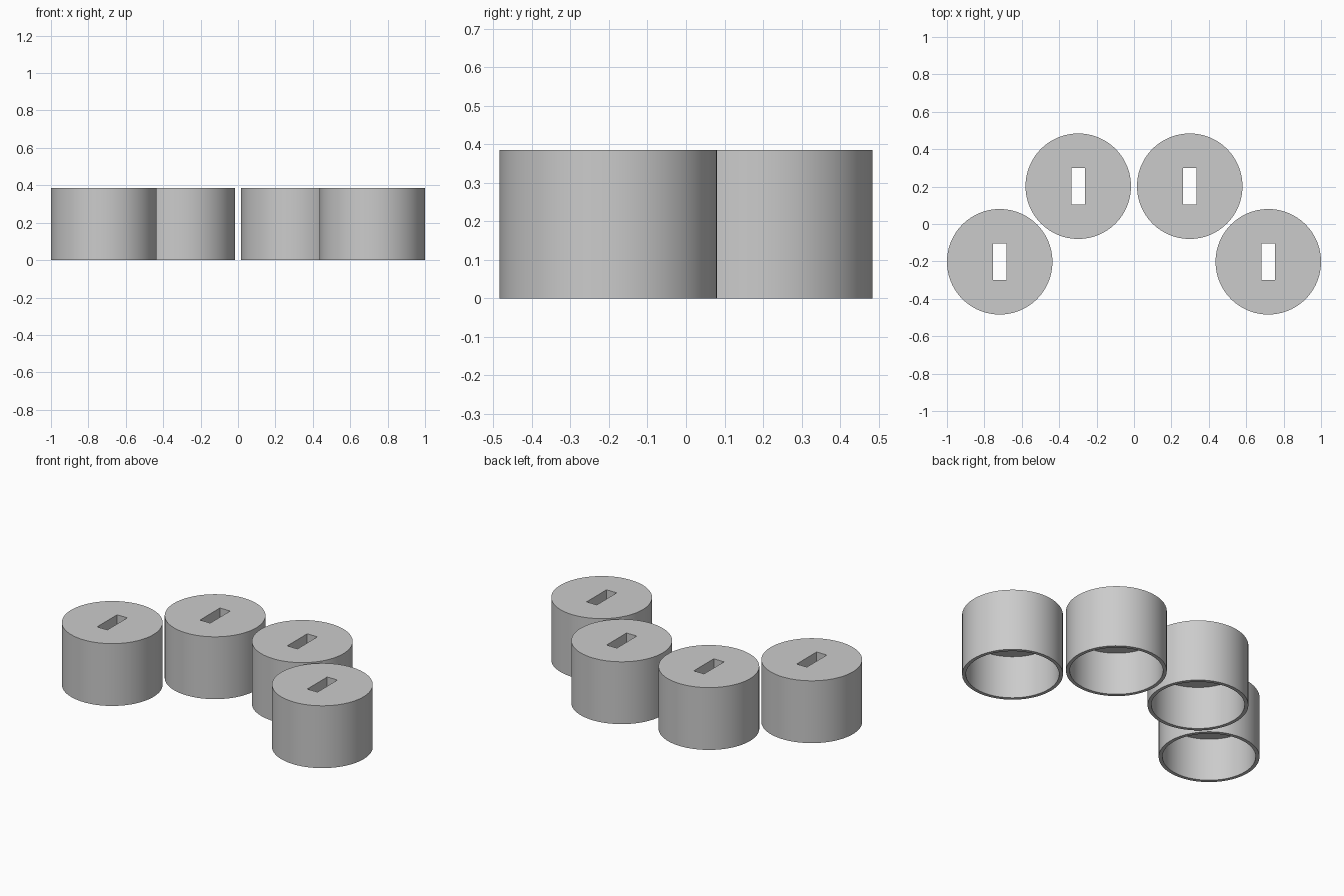
import bpy
import bmesh
from mathutils import Matrix

# Remove the default cube
if "Cube" in bpy.data.objects:
    bpy.data.objects.remove(bpy.data.objects["Cube"], do_unlink=True)

RADIUS, HEIGHT, WALL, TOP = 0.282, 0.385, 0.021, 0.12
SLOT_X, SLOT_Y = 0.07, 0.195
SEGMENTS = 96

# Plain grey material
grey = bpy.data.materials.new("plain grey")
grey.use_nodes = True
colour = (0.6, 0.6, 0.6, 1)
grey.diffuse_color = colour
grey.node_tree.nodes["Principled BSDF"].inputs["Base Color"].default_value = colour


def mesh_object(name, build):
    bm = bmesh.new()
    build(bm)
    bmesh.ops.recalc_face_normals(bm, faces=bm.faces)
    mesh = bpy.data.meshes.new(name)
    bm.to_mesh(mesh)
    bm.free()
    obj = bpy.data.objects.new(name, mesh)
    bpy.context.collection.objects.link(obj)
    return obj


def cylinder(bm, radius, bottom, top):
    bmesh.ops.create_cone(
        bm, cap_ends=True, segments=SEGMENTS, radius1=radius, radius2=radius,
        depth=top - bottom, matrix=Matrix.Translation((0, 0, (bottom + top) / 2)))


def slot(bm):
    bmesh.ops.create_cube(
        bm, size=1, matrix=Matrix.Translation((0, 0, HEIGHT))
        @ Matrix.Diagonal((SLOT_X, SLOT_Y, TOP * 4, 1)))


def cut(obj, cutter):
    bpy.context.view_layer.objects.active = obj
    mod = obj.modifiers.new("cut", "BOOLEAN")
    mod.operation, mod.solver, mod.object = "DIFFERENCE", "EXACT", cutter
    bpy.ops.object.modifier_apply(modifier=mod.name)
    bpy.data.objects.remove(cutter, do_unlink=True)


# One cap: solid drum, hollowed from below, slotted through the top
cap = mesh_object("cap_outer_right", lambda bm: cylinder(bm, RADIUS, 0, HEIGHT))
cap.data.materials.append(grey)
cut(cap, mesh_object("hollow_cutter",
                     lambda bm: cylinder(bm, RADIUS - WALL, -0.1, HEIGHT - TOP)))
cut(cap, mesh_object("slot_cutter", slot))

bpy.ops.object.select_all(action="DESELECT")
cap.select_set(True)
bpy.context.view_layer.objects.active = cap
bpy.ops.object.shade_smooth_by_angle()

# Four caps in an arc, inner pair set back
cap.location = (-0.718, -0.202, 0)
for name, x, y in (("cap_outer_left", 0.718, -0.202),
                   ("cap_inner_right", -0.298, 0.202),
                   ("cap_inner_left", 0.298, 0.202)):
    twin = cap.copy()
    twin.name = name
    twin.location = (x, y, 0)
    bpy.context.collection.objects.link(twin)
